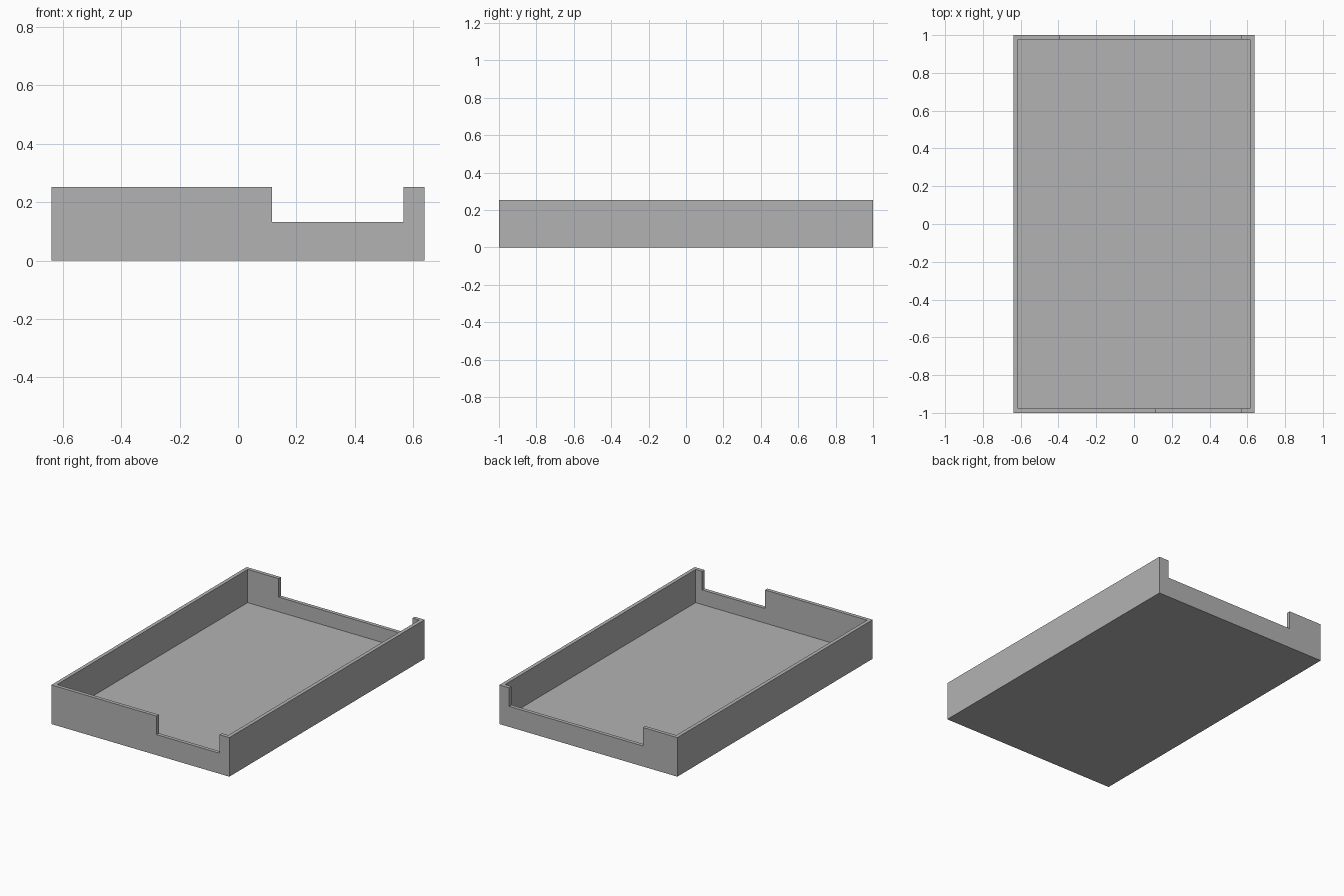
import bpy
import bmesh

cube = bpy.data.objects.get("Cube")
if cube:
    bpy.data.objects.remove(cube, do_unlink=True)

HALF_X, HALF_Y, HEIGHT = 0.638, 1.0, 0.253
WALL, FLOOR, SILL = 0.024, 0.038, 0.133

grey = bpy.data.materials.new("plain grey")
grey.use_nodes = True
colour = (0.45, 0.45, 0.45, 1.0)
grey.diffuse_color = colour
grey.node_tree.nodes["Principled BSDF"].inputs["Base Color"].default_value = colour


def box(name, low, high):
    """Box between two opposite corners."""
    bm = bmesh.new()
    bmesh.ops.create_cube(bm, size=1.0)
    for v in bm.verts:
        v.co = [h if c > 0 else l for c, l, h in zip(v.co, low, high)]
    mesh = bpy.data.meshes.new(name)
    bm.to_mesh(mesh)
    bm.free()
    mesh.materials.append(grey)
    obj = bpy.data.objects.new(name, mesh)
    bpy.context.collection.objects.link(obj)
    return obj


# Outer block that becomes the tray
tray = box("tray", (-HALF_X, -HALF_Y, 0), (HALF_X, HALF_Y, HEIGHT))

# Hollow inside, and a wide notch in each end wall
top = HEIGHT + 0.1
inner_x, inner_y = HALF_X - WALL, HALF_Y - WALL
cutters = [
    box("hollow_cutter", (-inner_x, -inner_y, FLOOR), (inner_x, inner_y, top)),
    box("front_notch_cutter", (0.117, -HALF_Y - 0.1, SILL), (0.567, -inner_y + 0.1, top)),
    box("back_notch_cutter", (-0.392, inner_y - 0.1, SILL), (0.567, HALF_Y + 0.1, top)),
]
for cutter in cutters:
    cutter.hide_render = True
    cutter.hide_viewport = True
    cutter.display_type = 'WIRE'
    cut = tray.modifiers.new(cutter.name, 'BOOLEAN')
    cut.operation = 'DIFFERENCE'
    cut.solver = 'EXACT'
    cut.object = cutter
